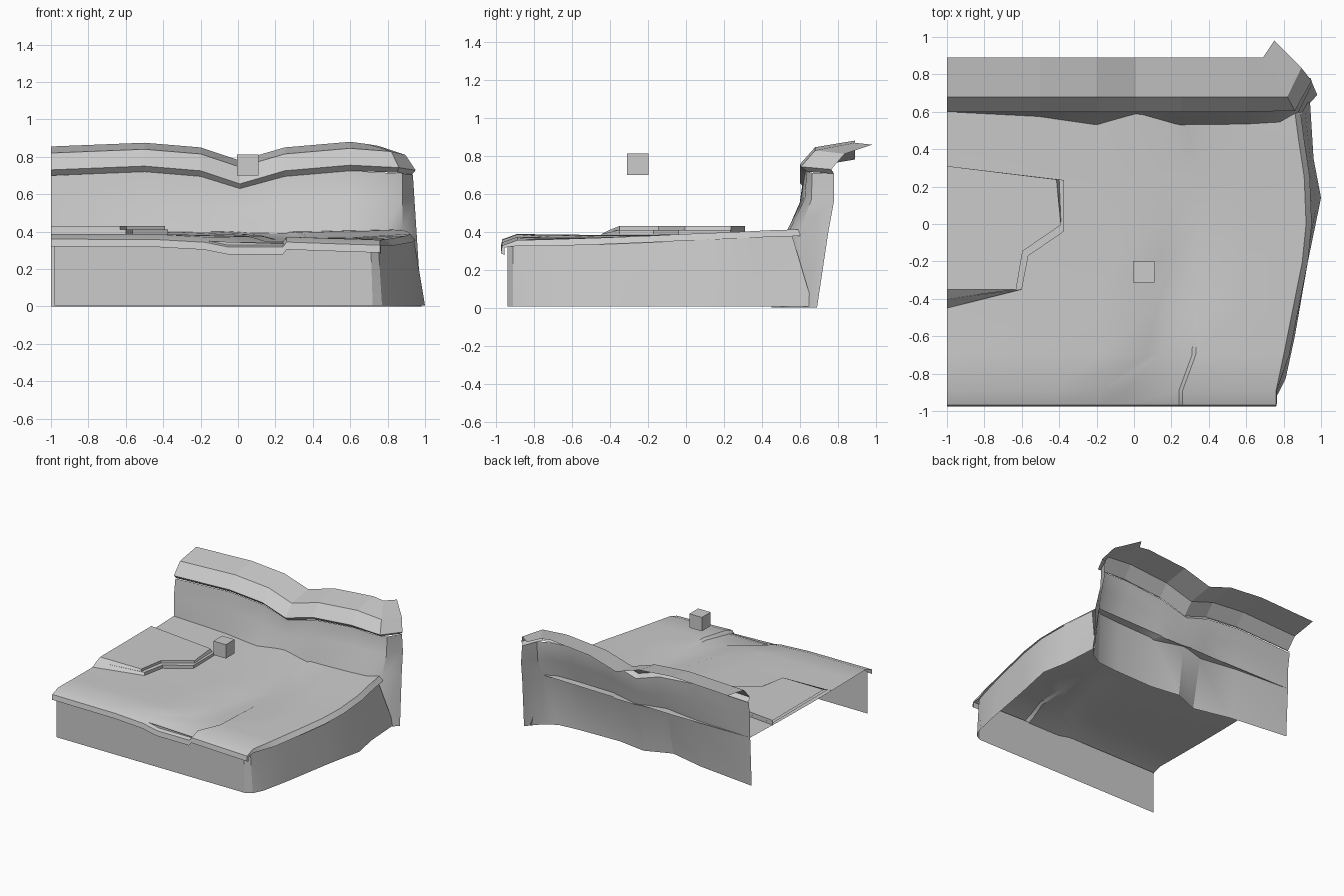
import bpy, bmesh, math
from mathutils import Vector

if "Cube" in bpy.data.objects:
    bpy.data.objects.remove(bpy.data.objects["Cube"])


def finish(name, bm, smooth=True):
    mesh = bpy.data.meshes.new(name)
    bm.to_mesh(mesh)
    bm.free()
    ob = bpy.data.objects.new(name, mesh)
    bpy.context.collection.objects.link(ob)
    if smooth:
        bpy.ops.object.select_all(action='DESELECT')
        bpy.context.view_layer.objects.active = ob
        ob.select_set(True)
        bpy.ops.object.shade_smooth_by_angle(angle=math.radians(28))
    return ob


def sheet(name, rows, smooth=True):
    """Open surface through equally long rows of points."""
    bm = bmesh.new()
    vs = [[bm.verts.new(p) for p in row] for row in rows]
    for a, b in zip(vs, vs[1:]):
        for j in range(len(a) - 1):
            bm.faces.new((a[j], a[j + 1], b[j + 1], b[j]))
    return finish(name, bm, smooth)


def plate(name, base, top, z0, z1):
    """Raised slab without a bottom."""
    bm = bmesh.new()
    lo = [bm.verts.new((x, y, z0)) for x, y in base]
    hi = [bm.verts.new((x, y, z1)) for x, y in top]
    bm.faces.new(hi[::-1])
    for i in range(len(lo) - 1):
        bm.faces.new((lo[i + 1], lo[i], hi[i], hi[i + 1]))
    finish(name, bm, False)


# Ground: y, ridge x, ridge foot x, crack x, left z, valley z, right z, edge x, edge z
profile = [
    (-.89, -.18, -.05, .24, .385, .345, .372, .76, .355),
    (-.70, .07, .14, .31, .382, .350, .366, .80, .360),
    (-.45, .06, .12, .32, .380, .352, .364, .85, .368),
    (-.20, .14, .20, .33, .380, .355, .360, .90, .378),
    (.00, .13, .20, .34, .383, .360, .362, .92, .388),
    (.25, .02, .15, .35, .388, .372, .378, .91, .398),
    (.45, -.05, .10, .30, .394, .385, .395, .88, .408),
    (.60, -.05, .05, .22, .398, .394, .402, .86, .412),
]
ground = []
for y, xa, xb, xc, zl, zv, zr, xe, ze in profile:
    mid = (zl + zv) / 2 + .006
    ground.append([(-1, y, zl + .003), (xa - .25, y, zl), (xa, y, mid), (xb, y, zv),
                   (xc, y, zv), (xc + .02, y, zr),
                   ((xc + xe) / 2, y, (zr + ze) / 2), (xe, y, ze),
                   (xe + .03, y, ze - .035)])
front = ground[0]
front[-1] = (.765, -.89, .325)
lip_rows = [[(x, y, z - dz) for x, _, z in front] for y, dz in ((-.975, .068), (-.968, .028))]
for row in lip_rows:
    row[-1] = (.765, -.955, row[-2][2] - .01)
sheet("ground", lip_rows + ground)

# Front and right retaining wall
low = [(-.98, -.94), (-.2, -.94), (.25, -.94), (.72, -.94), (.77, -.91), (.81, -.83),
       (.86, -.6), (.93, -.2), (1, .14), (.96, .35), (.94, .67)]
high = [(-.98, -.94, .35), (-.2, -.94, .35), (.25, -.94, .335), (.71, -.94, .325),
        (.75, -.91, .325), (.775, -.83, .325), (.83, -.6, .335), (.91, -.2, .35),
        (.94, .05, .36), (.925, .3, .37), (.87, .55, .41)]
side_rows = []
for t in (0, .4, .75, 1):
    row = []
    for (x, y), h in zip(low, high):
        row.append(Vector((x, y, .005)).lerp(Vector(h), t))
    side_rows.append(row)
sheet("retaining_wall", side_rows)

# Back cliff wall: x, then y at four heights, top height
cliff = [
    (-1, .58, .60, .60, .62, .70),
    (-.5, .52, .575, .61, .625, .72),
    (-.2, .45, .53, .61, .625, .695),
    (.01, .535, .58, .615, .625, .63),
    (.25, .50, .53, .60, .625, .695),
    (.6, .51, .535, .62, .63, .725),
    (.78, .525, .545, .625, .635, .715),
    (.88, .58, .60, .66, .665, .71),
    (.935, .69, .75, .78, .78, .705),
]
wall_rows = []
for k, f in ((1, 0), (2, .57), (3, .8), (4, 1)):
    row = [[c[0], c[k], c[5] * f] for c in cliff]
    row[-1][0] += .045 * (1 - f)
    wall_rows.append(row)
sheet("cliff_wall", wall_rows)

# Overhanging cap on the cliff
crest = [(-1, .73), (-.5, .75), (-.2, .725), (.01, .655), (.25, .725), (.6, .755)]
cap = [[(x, y, z + dz) for x, z in crest]
       for y, dz in ((.63, -.03), (.6, 0), (.68, .09), (.89, .125))]
ends = [[(.85, .64, .715), (.93, .78, .705)],
        [(.86, .605, .742), (.95, .765, .728)],
        [(.82, .68, .828), (.895, .835, .81)],
        [(.69, .89, .868), (.75, .98, .858)]]
sheet("cliff_cap", [r + e for r, e in zip(cap, ends)], False)

# Two stepped slabs on the left
outer = [(-1, .31), (-.375, .235), (-.375, -.04), (-.565, -.17), (-.6, -.35), (-1, -.45)]
outer_top = outer[:5] + [(-1, -.40)]
inner = [(-1, .31), (-.4, .237), (-.39, -.005), (-.595, -.145), (-.63, -.35), (-1, -.40)]
inner_top = [(-1, .31), (-.415, .238), (-.39, -.005), (-.595, -.145), (-.63, -.35), (-1, -.35)]
plate("lower_slab", outer, outer_top, .385, .41)
plate("upper_slab", inner, inner_top, .41, .43)

# Floating block
bm = bmesh.new()
bmesh.ops.create_cube(bm, size=.113)
bmesh.ops.translate(bm, verts=bm.verts, vec=(.052, -.255, .755))
finish("floating_block", bm, False)
